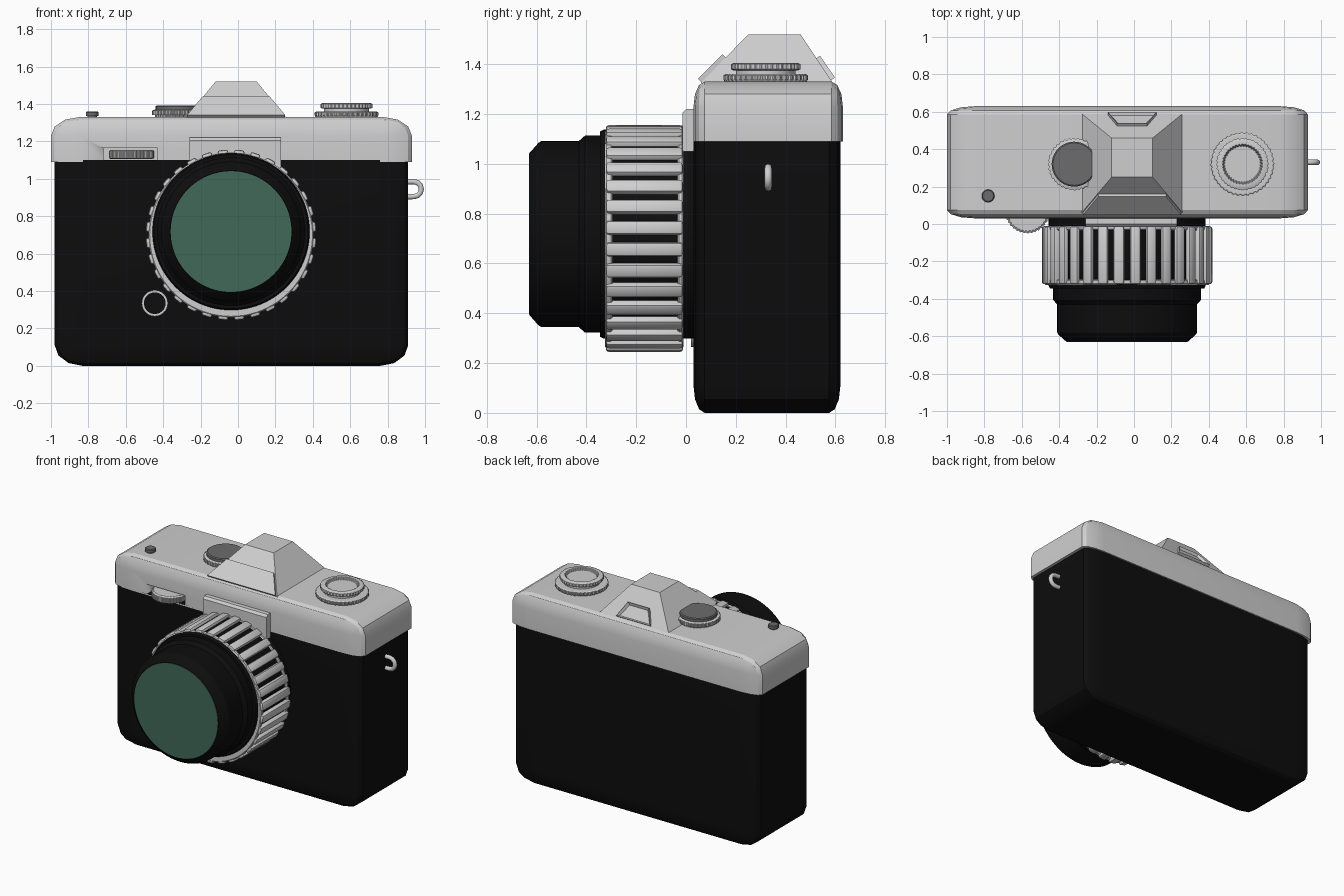
import bpy, bmesh, math
from mathutils import Vector, Matrix

if "Cube" in bpy.data.objects:
    bpy.data.objects.remove(bpy.data.objects["Cube"], do_unlink=True)


def material(name, rgb):
    m = bpy.data.materials.new(name)
    m.use_nodes = True
    m.diffuse_color = (*rgb, 1)
    bsdf = m.node_tree.nodes["Principled BSDF"]
    bsdf.inputs["Base Color"].default_value = (*rgb, 1)
    bsdf.inputs["Roughness"].default_value = 0.6
    return m


SILVER = material("silver", (0.62, 0.62, 0.62))
BLACK = material("black", (0.004, 0.004, 0.004))
DARK = material("dark_grey", (0.15, 0.15, 0.15))
GLASS = material("green_glass", (0.054, 0.141, 0.102))


def finish(name, bm, mat, smooth=True):
    bmesh.ops.recalc_face_normals(bm, faces=bm.faces)
    mesh = bpy.data.meshes.new(name)
    bm.to_mesh(mesh)
    bm.free()
    mesh.materials.append(mat)
    if smooth:
        mesh.shade_smooth()
        mesh.set_sharp_from_angle(angle=math.radians(30))
    obj = bpy.data.objects.new(name, mesh)
    bpy.context.collection.objects.link(obj)
    return obj


def box_bm(lo, hi, round_by=None, segments=3):
    """Box between two corners; round_by gives the edge rounding per axis."""
    lo, hi = Vector(lo), Vector(hi)
    rad = Vector(round_by or (1, 1, 1))
    size = hi - lo
    bm = bmesh.new()
    bmesh.ops.create_cube(bm, size=1)
    bmesh.ops.scale(bm, verts=bm.verts, vec=[s / r for s, r in zip(size, rad)])
    if round_by:
        bmesh.ops.bevel(bm, geom=bm.edges[:], offset=1, segments=segments,
                        profile=0.5, affect='EDGES')
    bmesh.ops.scale(bm, verts=bm.verts, vec=rad)
    bmesh.ops.translate(bm, verts=bm.verts, vec=(lo + hi) / 2)
    return bm


def cut_flat(bm, z, keep_above):
    cut = bmesh.ops.bisect_plane(bm, geom=bm.verts[:] + bm.edges[:] + bm.faces[:],
                                 plane_co=(0, 0, z), plane_no=(0, 0, 1),
                                 clear_inner=keep_above, clear_outer=not keep_above)
    edges = [e for e in cut["geom_cut"] if isinstance(e, bmesh.types.BMEdge)]
    bmesh.ops.holes_fill(bm, edges=edges)


def lathe(name, profile, mat, loc, forward=False, segs=64, teeth=0.0, closed=False):
    """Turn (radius, height) points about an axis; teeth lowers every other pair of columns."""
    bm = bmesh.new()
    rings = []
    for r, h in profile:
        ring = []
        for i in range(segs):
            a = math.tau * i / segs
            rr = r - (teeth if i % 4 > 1 else 0)
            ring.append(bm.verts.new((rr * math.cos(a), rr * math.sin(a), h)))
        rings.append(ring)
    pairs = list(zip(rings, rings[1:]))
    if closed:
        pairs.append((rings[-1], rings[0]))
    else:
        bm.faces.new(rings[0])
        bm.faces.new(rings[-1])
    for a, b in pairs:
        for i in range(segs):
            j = (i + 1) % segs
            bm.faces.new((a[i], a[j], b[j], b[i]))
    turn = Matrix.Rotation(math.pi / 2, 4, 'X') if forward else Matrix()
    bm.transform(Matrix.Translation(loc) @ turn)
    return finish(name, bm, mat)


def hull(name, points, mat, recess=None):
    """Convex solid; recess sinks a framed panel into the face looking that way."""
    bm = bmesh.new()
    for p in points:
        bm.verts.new(p)
    bmesh.ops.convex_hull(bm, input=bm.verts)
    bmesh.ops.dissolve_limit(bm, angle_limit=0.02, verts=bm.verts, edges=bm.edges)
    bmesh.ops.recalc_face_normals(bm, faces=bm.faces)
    if recess:
        bm.normal_update()
        face = max(bm.faces, key=lambda f: f.normal.dot(recess))
        bmesh.ops.inset_region(bm, faces=[face], thickness=0.018)
        bmesh.ops.translate(bm, verts=face.verts, vec=-0.016 * recess)
    return finish(name, bm, mat, smooth=False)


# Body and top cover
bm = box_bm((-0.98, 0.03, 0), (0.91, 0.62, 1.4), (0.15, 0.045, 0.11))
cut_flat(bm, 1.1, keep_above=False)
finish("body", bm, BLACK)
bm = box_bm((-1.0, 0.03, 0.7), (0.93, 0.63, 1.33), (0.15, 0.045, 0.1))
cut_flat(bm, 1.09, keep_above=True)
cover = finish("top_cover", bm, SILVER)

# Slot for the front wheel
slot = finish("wheel_slot_cutter", box_bm((-0.72, -0.05, 1.1), (-0.43, 0.1, 1.165)), SILVER)
slot.hide_render = True
slot.display_type = 'WIRE'
mod = cover.modifiers.new("slot", 'BOOLEAN')
mod.object = slot
mod.operation = 'DIFFERENCE'
mod.solver = 'EXACT'
lathe("front_wheel", [(0.11, 1.105), (0.12, 1.112), (0.12, 1.148), (0.11, 1.155)],
      SILVER, (-0.57, 0.07, 0), segs=144, teeth=0.004)

# Plate above the lens
hull("name_plate", [(x, y, z) for x in (-0.26, 0.23)
                    for y, z in ((0.05, 1.05), (-0.015, 1.05), (-0.015, 1.205),
                                 (0.0, 1.22), (0.05, 1.22))], SILVER)

# Viewfinder hump, front panel and eyepiece
CX = -0.01
hull("viewfinder_hump",
     [(CX + s * w, y, z) for s in (-1, 1)
      for w, y, z in ((0.27, 0.06, 1.325), (0.27, 0.59, 1.325),
                      (0.11, 0.25, 1.52), (0.11, 0.46, 1.52))], SILVER)


def slope_panel(name, base, top, rows, out, recess=None):
    points = []
    for s in (-1, 1):
        for f, w in rows:
            p = base.lerp(top, f) + Vector((CX + s * w, 0, 0))
            points += [p - 0.01 * out, p + 0.016 * out]
    hull(name, points, SILVER, recess)


slope_panel("hump_front_panel", Vector((0, 0.06, 1.33)), Vector((0, 0.25, 1.52)),
            ((0.0, 0.262), (0.52, 0.18)), Vector((0, -0.707, 0.707)))
back = Vector((0, 0.826, 0.565))
slope_panel("eyepiece", Vector((0, 0.59, 1.33)), Vector((0, 0.46, 1.52)),
            ((0.04, 0.13), (0.5, 0.08)), back, back)

# Dials and shutter button
lathe("speed_dial", [(0.125, 1.325), (0.125, 1.34), (0.14, 1.34), (0.14, 1.365), (0.125, 1.37)],
      SILVER, (-0.32, 0.32, 0), segs=144, teeth=0.005)
lathe("speed_dial_cap", [(0.12, 1.365), (0.12, 1.388), (0.113, 1.393)],
      DARK, (-0.32, 0.32, 0))
RX = (0.58, 0.32, 0)
lathe("rewind_dial_base", [(0.16, 1.325), (0.17, 1.338), (0.17, 1.355), (0.162, 1.36)],
      SILVER, RX, segs=160, teeth=0.005)
lathe("rewind_dial_neck", [(0.12, 1.35), (0.12, 1.385)], SILVER, RX)
lathe("rewind_dial_top", [(0.13, 1.375), (0.14, 1.38), (0.14, 1.4), (0.13, 1.405),
                          (0.108, 1.405), (0.098, 1.39)],
      SILVER, RX, segs=160, teeth=0.004)
lathe("shutter_button", [(0.025, 1.325), (0.025, 1.337), (0.034, 1.337),
                         (0.034, 1.355), (0.029, 1.36)], DARK, (-0.78, 0.15, 0), segs=32)

# Lens barrel and glass
LX = -0.037
lathe("lens_barrel", [(0.42, -0.05), (0.42, 0.33), (0.412, 0.345), (0.396, 0.345),
                      (0.396, 0.405), (0.374, 0.43), (0.374, 0.58), (0.367, 0.592),
                      (0.326, 0.628)], BLACK, (LX, 0, 0.718), forward=True, segs=96)
lathe("lens_glass", [(0.323, 0.624), (0.323, 0.631)], GLASS, (LX, 0, 0.718),
      forward=True, segs=96)

# Grip ring: black core, silver end rings and ribs
RING = (LX, 0, 0.70)
lathe("grip_core", [(0.428, 0.015), (0.428, 0.31)], BLACK, RING, forward=True, segs=96)
for name, h0, h1 in (("grip_back_ring", 0.01, 0.034), ("grip_front_ring", 0.296, 0.325)):
    lathe(name, [(0.40, h0), (0.435, h0), (0.441, h0 + 0.006), (0.441, h1 - 0.006),
                 (0.435, h1), (0.40, h1)], SILVER, RING, forward=True, segs=96, closed=True)

RIBS = 32
ribs = bmesh.new()
for i in range(RIBS):
    rib = box_bm((-0.028, -0.322, 0.40), (0.028, -0.012, 0.456), (0.012, 0.012, 0.012), 2)
    rib.transform(Matrix.Translation(RING)
                  @ Matrix.Rotation(math.tau * (i + 0.5) / RIBS, 4, 'Y'))
    part = bpy.data.meshes.new("rib_part")
    rib.to_mesh(part)
    rib.free()
    ribs.from_mesh(part)
    bpy.data.meshes.remove(part)
finish("grip_ribs", ribs, SILVER)

# Small front button with a thin silver rim
BUTTON = (-0.445, 0, 0.335)
lathe("front_button_rim", [(0.058, -0.05), (0.07, -0.05), (0.07, -0.02), (0.058, -0.02)],
      SILVER, BUTTON, forward=True, segs=40, closed=True)
lathe("front_button", [(0.059, -0.05), (0.059, -0.023)], BLACK, BUTTON, forward=True, segs=40)

# Strap lug on the left side
curve = bpy.data.curves.new("strap_lug", 'CURVE')
curve.dimensions = '3D'
curve.bevel_depth = 0.015
curve.bevel_resolution = 3
curve.use_fill_caps = True
path = [(0.9, 0.985), (0.94, 0.985)]
path += [(0.94 + 0.04 * math.cos(a), 0.945 + 0.04 * math.sin(a))
         for a in (math.radians(60 - 30 * k) for k in range(6))]
path += [(0.9, 0.905)]
spline = curve.splines.new('POLY')
spline.points.add(len(path) - 1)
for point, (x, z) in zip(spline.points, path):
    point.co = (x, 0.33, z, 1)
curve.materials.append(SILVER)
bpy.context.collection.objects.link(bpy.data.objects.new("strap_lug", curve))
